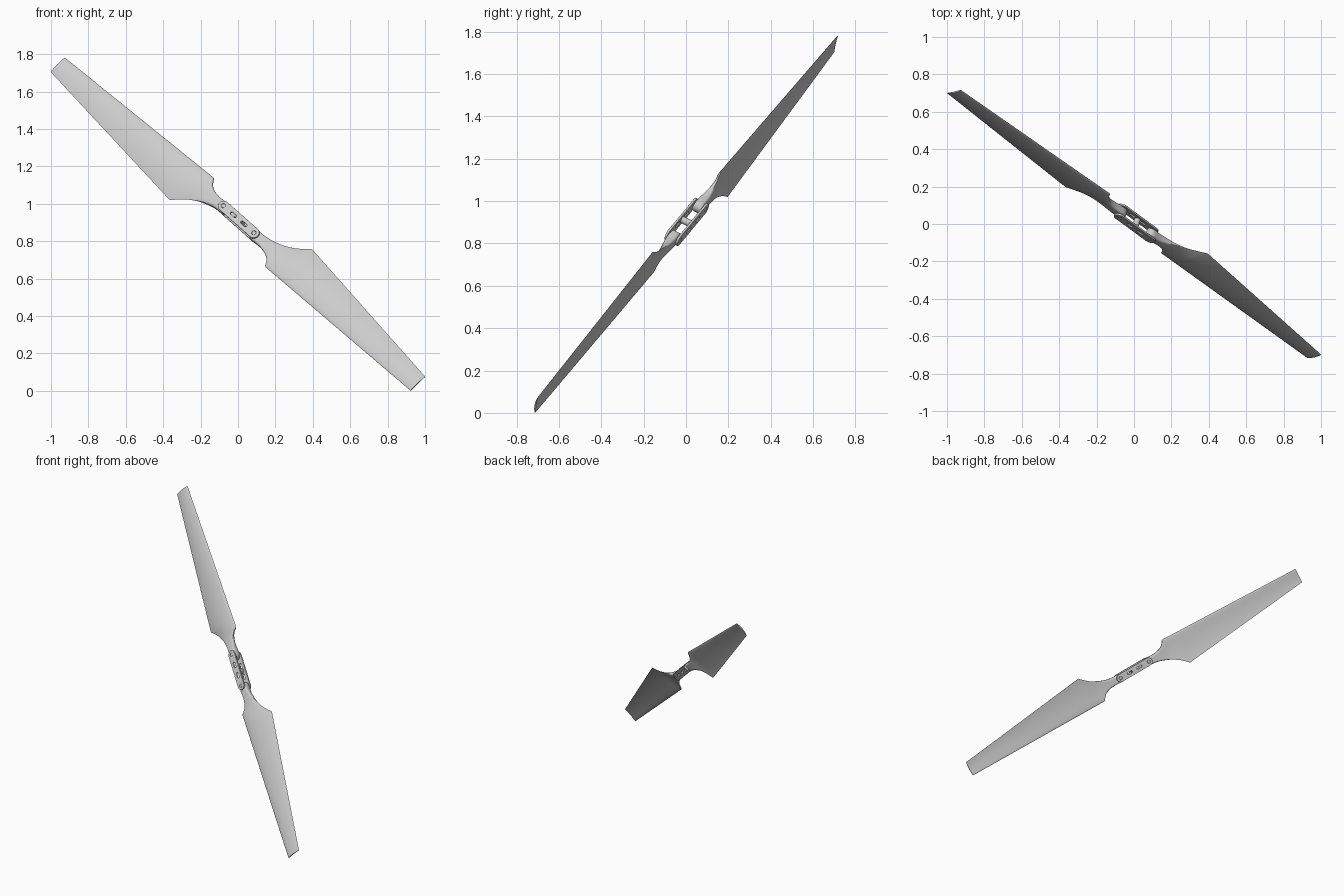
import bpy, bmesh
from math import cos, sin, pi, sqrt
from mathutils import Matrix, Vector

if "Cube" in bpy.data.objects:
    bpy.data.objects.remove(bpy.data.objects["Cube"])

# Tilted frame: u = span, v = chord, w = thickness (towards the back)
u = Vector((-0.656, 0.482, 0.581)).normalized()
v = Vector((0.71, 0.13, 0.69))
v = (v - u * v.dot(u)).normalized()
w = u.cross(v)
FRAME = Matrix((u, v, w)).transposed().to_4x4()
FRAME.translation = Vector((0, 0, 0.895)) + v * 0.016
HINGE = 0.125
parts = []


def finish(ob, local):
    ob.matrix_world = FRAME @ local
    bpy.ops.object.select_all(action='DESELECT')
    ob.select_set(True)
    bpy.context.view_layer.objects.active = ob
    if ob.type == 'CURVE':
        bpy.ops.object.convert(target='MESH')
        ob = bpy.context.object
    bpy.ops.object.shade_smooth_by_angle(angle=0.6)
    parts.append(ob)


def interp(table, x):
    for (x0, y0), (x1, y1) in zip(table, table[1:]):
        if x <= x1:
            return y0 + (y1 - y0) * max(0, x - x0) / (x1 - x0)
    return table[-1][1]


# Blade outline: leading and trailing edge along the span
LEAD = [(.16, .029), (.19, .028), (.22, .031), (.245, .037), (.265, .046), (.28, .057),
        (.292, .072), (.298, .083), (.306, .088), (1.468, .0545)]
TRAIL = [(.16, -.031), (.19, -.035), (.22, -.042), (.25, -.052), (.28, -.064), (.31, -.079),
         (.345, -.099), (.38, -.128), (.41, -.156), (1.468, -.0545)]
BEND = [(.16, 0), (.41, .02), (1.468, 0)]


def blade_section(a):
    if a < .16:                                  # rounded hinge lug
        r = sqrt(max(.031 ** 2 - max(0, HINGE - a) ** 2, 1e-6))
        le, te = r, -r
    else:
        le, te = interp(LEAD, a), interp(TRAIL, a)
    c = le - te
    k = min(1, max(0, (a - .15) / .19))
    k = k * k * (3 - 2 * k)                      # lug-to-aerofoil blend
    n = 14
    ss = [(1 - cos(pi * i / n)) / 2 for i in range(n + 1)]

    def height(s, side):
        lug = side * .023 * (1 - abs(2 * s - 1) ** 6) ** (1 / 4)
        camber = -.05 * c * 4 * s * (1 - s)
        foil = camber + side * .1 * c * sqrt(s) * (1 - s) 
        return lug * (1 - k) + foil * k + interp(BEND, a) * s

    def point(s, side):
        return Vector((a, le - c * s, height(s, side)))
    return [point(s, -1) for s in ss] + [point(s, 1) for s in ss[-2:0:-1]]


def blade(name, local):
    spans = [HINGE - .031 * cos(pi / 2 * i / 6) for i in range(7)] + [.142, .16]
    spans += sorted({p[0] for p in LEAD[1:] + TRAIL[1:]} | {.55, .75, 1.0, 1.25})
    bm = bmesh.new()
    rings = [[bm.verts.new(p) for p in blade_section(a)] for a in spans]
    for r0, r1 in zip(rings, rings[1:]):
        for i in range(len(r0)):
            j = (i + 1) % len(r0)
            bm.faces.new((r0[i], r0[j], r1[j], r1[i]))
    bm.faces.new(rings[0])
    bm.faces.new(rings[-1])
    bmesh.ops.recalc_face_normals(bm, faces=bm.faces)
    me = bpy.data.meshes.new(name)
    bm.to_mesh(me)
    bm.free()
    ob = bpy.data.objects.new(name, me)
    bpy.context.collection.objects.link(ob)
    finish(ob, local)


def stadium(cx, half, r, n=12):
    right = [(cx + half + r * cos(t), r * sin(t)) for t in (-pi / 2 + pi * i / n for i in range(n + 1))]
    left = [(cx - half + r * cos(t), r * sin(t)) for t in (pi / 2 + pi * i / n for i in range(n + 1))]
    return right + left


def plate(name, h):
    cu = bpy.data.curves.new(name, 'CURVE')
    cu.dimensions, cu.fill_mode = '2D', 'BOTH'
    cu.extrude, cu.bevel_depth = .004, .0015
    loops = [stadium(0, HINGE, .028)]
    for s in (-1, 1):
        loops.append(stadium(s * .042, .014, .009))            # slot
        loops.append(stadium(s * HINGE, .0001, .014))           # pin hole
    for pts in loops:
        sp = cu.splines.new('POLY')
        sp.points.add(len(pts) - 1)
        for p, q in zip(sp.points, pts):
            p.co = (*q, 0, 1)
        sp.use_cyclic_u = True
    ob = bpy.data.objects.new(name, cu)
    bpy.context.collection.objects.link(ob)
    finish(ob, Matrix.Translation((0, 0, h)))


def cylinder(name, x, r, depth):
    bpy.ops.mesh.primitive_cylinder_add(vertices=24, radius=r, depth=depth)
    ob = bpy.context.object
    ob.name = name
    finish(ob, Matrix.Translation((x, 0, 0)))


# Two blades, each swung very slightly on its hinge
SWING = .012
blade("blade_upper", Matrix.Rotation(-SWING, 4, 'Z'))
blade("blade_lower", Matrix.Rotation(pi + SWING, 4, 'Z'))

# Hub: slotted plates in front and behind, pins and a centre spacer
plate("hub_plate_front", -.03)
plate("hub_plate_back", .03)
cylinder("hub_spacer", 0, .017, .054)
for s, side in ((1, "upper"), (-1, "lower")):
    cylinder("hinge_pin_" + side, s * HINGE, .0115, .068)

# Centre the model and stand it on the ground
bpy.context.view_layer.update()
pts = [o.matrix_world @ p.co for o in parts for p in o.data.vertices]
lo = Vector([min(p[i] for p in pts) for i in range(3)])
hi = Vector([max(p[i] for p in pts) for i in range(3)])
shift = Vector((-(lo.x + hi.x) / 2, -(lo.y + hi.y) / 2, -lo.z))
for o in parts:
    o.location += shift
